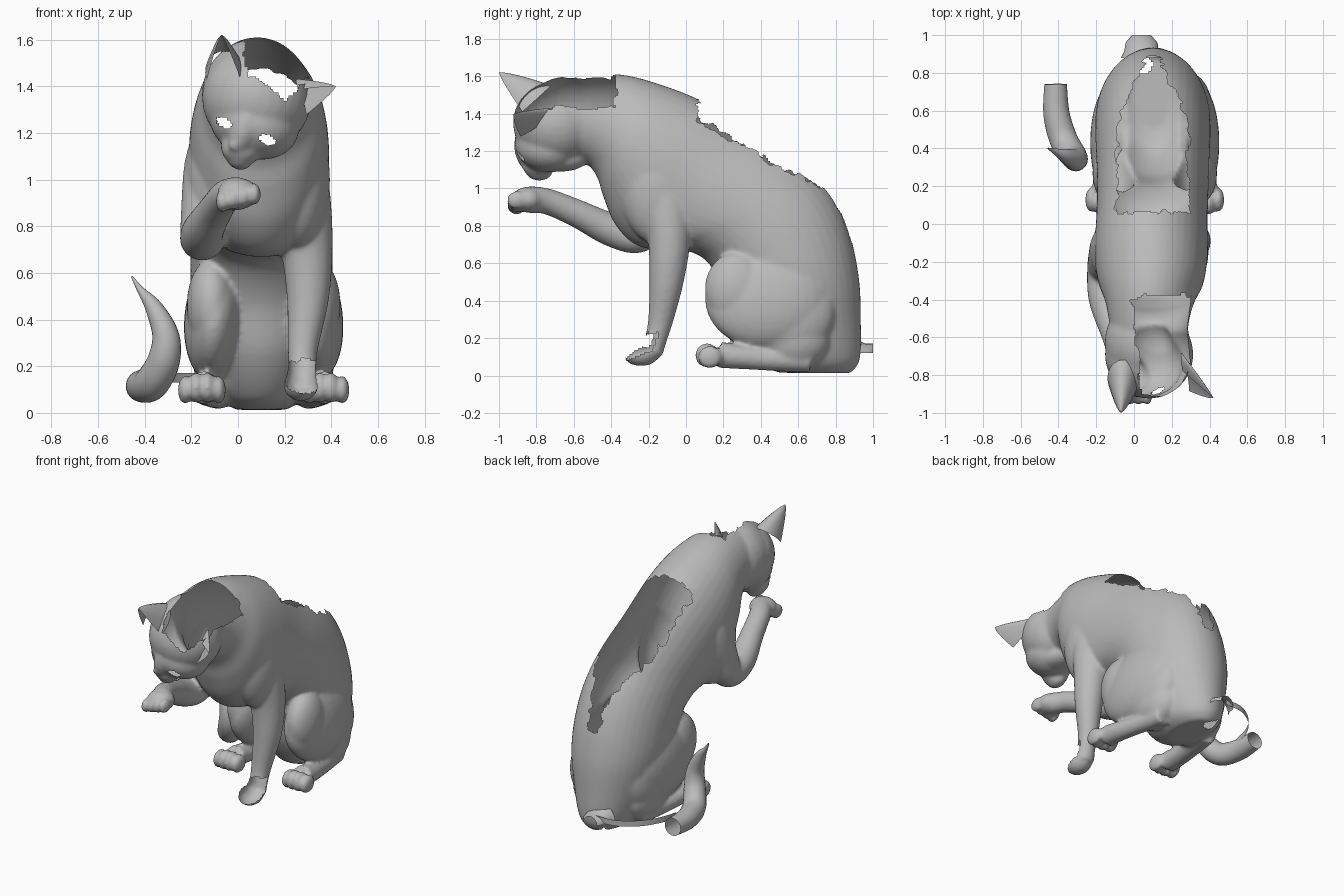
import bpy, bmesh, math
from mathutils import Vector, Matrix, noise

if "Cube" in bpy.data.objects:
    bpy.data.objects.remove(bpy.data.objects["Cube"])

grey = bpy.data.materials.new("plain_grey")
grey.use_nodes = True
colour = (0.5, 0.5, 0.5, 1)
grey.diffuse_color = colour
grey.node_tree.nodes["Principled BSDF"].inputs["Base Color"].default_value = colour


def make_object(name, bm):
    mesh = bpy.data.meshes.new(name)
    bm.to_mesh(mesh)
    bm.free()
    mesh.materials.append(grey)
    for p in mesh.polygons:
        p.use_smooth = True
    ob = bpy.data.objects.new(name, mesh)
    bpy.context.collection.objects.link(ob)
    return ob


def spline(points, steps=6):
    """Smooth curve through tuples of any length."""
    pts = [points[0]] + list(points) + [points[-1]]
    out = []
    for a, b, c, d in zip(pts, pts[1:], pts[2:], pts[3:]):
        for i in range(steps):
            t = i / steps
            out.append([q + t * ((r - p) / 2 + t * (p - 2.5 * q + 2 * r - s / 2
                        + t * (1.5 * (q - r) + (s - p) / 2))) for p, q, r, s in zip(a, b, c, d)])
    return out + [list(points[-1])]


def loft(bm, rings, closed=True, caps=True):
    rows = [[bm.verts.new(p) for p in ring] for ring in rings]
    n = len(rows[0])
    for a, b in zip(rows, rows[1:]):
        for i in range(n if closed else n - 1):
            j = (i + 1) % n
            bm.faces.new((a[i], a[j], b[j], b[i]))
    if caps:
        bm.faces.new(rows[0][::-1])
        bm.faces.new(rows[-1])


def tube_rings(points, sides=20):
    """Circles swept along points given as x, y, z, radius."""
    path = spline(points)
    pos = [Vector(p[:3]) for p in path]
    u, rings = Vector((1, 0.1, 0.2)), []
    for i, p in enumerate(path):
        t = (pos[min(i + 1, len(pos) - 1)] - pos[max(i - 1, 0)]).normalized()
        u = (u - t * u.dot(t)).normalized()
        v = t.cross(u)
        rings.append([pos[i] + (u * math.cos(k * math.tau / sides)
                      + v * math.sin(k * math.tau / sides)) * p[3] for k in range(sides)])
    return rings


def ball(bm, centre, size, turn=0):
    m = Matrix.Translation(centre) @ Matrix.Rotation(turn, 4, 'Y') @ Matrix.Diagonal((*size, 1))
    bmesh.ops.create_uvsphere(bm, u_segments=28, v_segments=18, radius=1, matrix=m)


bm = bmesh.new()

# Torso and neck: back y, z; belly y, z; half width; centre x
torso = [(.88, .012, .5, .015, .11, .1), (.93, .09, .38, .07, .19, .1),
         (.935, .3, .26, .25, .26, .1), (.925, .52, .2, .47, .3, .1),
         (.875, .76, .1, .62, .305, .1), (.775, .98, -.02, .67, .30, .1),
         (.6, 1.16, -.15, .67, .295, .1), (.33, 1.325, -.28, .705, .295, .095),
         (.07, 1.475, -.38, .81, .3, .09), (-.15, 1.56, -.44, .95, .28, .09),
         (-.32, 1.605, -.475, 1.06, .24, .085), (-.46, 1.61, -.53, 1.13, .215, .08),
         (-.6, 1.6, -.62, 1.15, .2, .08)]
rings = []
for by, bz, fy, fz, w, cx in spline(torso):
    mid, half = Vector((cx, (by + fy) / 2, (bz + fz) / 2)), Vector((0, (by - fy) / 2, (bz - fz) / 2))
    rings.append([mid + half * math.cos(k * math.tau / 40)
                  + Vector((w * math.sin(k * math.tau / 40), 0, 0)) for k in range(40)])
loft(bm, rings)

# Head, tilted to one side: skull, crown, cheeks, jaw, muzzle, chin, nose bridge, nose
ball(bm, (.08, -.69, 1.35), (.235, .235, .23), .25)
ball(bm, (.07, -.63, 1.37), (.225, .25, .235), .25)
ball(bm, (.07, -.73, 1.24), (.195, .185, .15), .3)
ball(bm, (.085, -.66, 1.18), (.125, .15, .085), .3)
ball(bm, (.01, -.79, 1.13), (.085, .09, .07), .3)
ball(bm, (.005, -.785, 1.085), (.055, .07, .042), .3)
ball(bm, (.03, -.84, 1.23), (.065, .08, .13), .3)
ball(bm, (-.015, -.875, 1.145), (.027, .027, .022), .3)

# Shoulders
for x in (-.085, .255):
    ball(bm, (x, -.15, 1.0), (.14, .2, .3))

# Planted front leg and its foot
loft(bm, tube_rings([(.2, -.12, 1.2, .14), (.23, -.12, 1.06, .15), (.27, -.1, .88, .132),
                     (.295, -.09, .7, .112), (.3, -.105, .5, .092), (.28, -.135, .3, .068),
                     (.275, -.16, .2, .06), (.27, -.19, .13, .07)]))
ball(bm, (.27, -.24, .12), (.075, .1, .07))

# Raised front leg and its paw
loft(bm, tube_rings([(-.04, -.08, 1.2, .14), (-.08, -.12, 1.06, .15), (-.115, -.18, .9, .13),
                     (-.15, -.25, .755, .1), (-.15, -.4, .78, .09), (-.1, -.58, .865, .075),
                     (-.05, -.74, .93, .07), (0, -.84, .94, .073)]))
ball(bm, (0, -.85, .94), (.09, .085, .068))
for i in range(4):
    ball(bm, (-.068 + .046 * i, -.905, .908 + .01 * i), (.028, .055, .048))

# Hind legs: thigh, haunch, knee, long foot and toes
for side in (-1, 1):
    x = .11 + side * .21
    ball(bm, (x, .43, .41), (.13, .33, .27), -side * .1)
    ball(bm, (x - side * .02, .53, .35), (.125, .27, .26), -side * .1)
    ball(bm, (x - side * .03, .57, .2), (.12, .2, .17))
    ball(bm, (x + side * .015, .27, .46), (.105, .17, .2))
    loft(bm, tube_rings([(x - side * .02, .66, .08, .065), (x + side * .02, .45, .085, .06),
                         (x + side * .045, .28, .1, .065), (x + side * .05, .18, .11, .072)]))
    for i in range(4):
        off = abs(i - 1.5)
        ball(bm, (x + side * .055 + (i - 1.5) * .048, .105 + .015 * off, .113 - .01 * off),
             (.031, .065, .07 - .006 * off))

body = make_object("cat_body", bm)
fuse = body.modifiers.new("fuse", 'REMESH')
fuse.mode, fuse.voxel_size = 'VOXEL', 0.012
relax = body.modifiers.new("relax", 'SMOOTH')
relax.factor, relax.iterations = 0.5, 8
skin = bpy.data.meshes.new_from_object(body.evaluated_get(bpy.context.evaluated_depsgraph_get()))
body.modifiers.clear()
body.data = skin


def is_open(c, n):
    """Ragged openings in the skin."""
    c = c + noise.noise_vector(c * 18) * 0.028
    back = (.06 < c.y < .9 and c.z > .7 and n.z > -.1
            and abs(c.x - .1) < .19 * min(1, (.92 - c.y) / .4) ** .8)
    crown = (c.y < -.38 and c.x > .01 - .1 * (c.y + .6)
             and c.z > 1.43 - 1.1 * max(0, .09 - abs(c.x - .2)))
    foot = (.15 < c.x < .4 and -.4 < c.y < -.1 and c.z < .23
            and n.dot(Vector((.2, -.7, .7))) > .1)
    rump = c.z < .1 and (c.x - .06) ** 2 + (c.y - .84) ** 2 < .0016
    return back or crown or foot or rump


def is_eye(c, n):
    for ex, ez in ((-.058, 1.245), (.125, 1.17)):
        u = (c.x - ex) * .92 - (c.z - ez) * .38
        v = (c.x - ex) * .38 + (c.z - ez) * .92
        if c.y < -.68 and n.y < -.1 and (u / .036) ** 2 + (v / .02) ** 2 < 1:
            return True
    return False


bm = bmesh.new()
bm.from_mesh(skin)
bm.normal_update()
gone = [f for f in bm.faces if is_open(f.calc_center_median(), f.normal)
        or is_eye(f.calc_center_median(), f.normal)]
bmesh.ops.delete(bm, geom=gone, context='FACES')
bm.to_mesh(skin)
bm.free()
skin.materials.clear()
skin.materials.append(grey)
for p in skin.polygons:
    p.use_smooth = True


# Ears: open, pointed half cones
def ear(name, base, tip, across, depth):
    base, tip, across, depth = map(Vector, (base, tip, across, depth))
    rows = []
    for i in range(9):
        t = i / 8
        s = (1 - t) ** .8 + .01
        rows.append([base.lerp(tip, t) + across * s * math.cos(a) + depth * s * math.sin(a)
                     for a in (math.pi * (k / 12 * 1.3 - .15) for k in range(13))])
    bm = bmesh.new()
    loft(bm, rows, closed=False, caps=False)
    make_object(name, bm)


ear("right_ear", (-.055, -.82, 1.46), (-.07, -1.0, 1.62), (.085, -.01, -.01), (.005, .1, .09))
ear("left_ear", (.27, -.79, 1.355), (.42, -.92, 1.4), (.02, -.06, -.06), (-.01, .09, .05))

# Tail: curled tube with open ends, thin strip and stub joining it to the rump
bm = bmesh.new()
loft(bm, tube_rings([(-.415, .74, .12, .06), (-.41, .58, .115, .07), (-.37, .44, .13, .075),
                     (-.32, .36, .22, .07), (-.31, .34, .33, .058), (-.36, .36, .45, .038),
                     (-.42, .385, .53, .015), (-.455, .4, .585, .004)]), caps=False)
make_object("tail", bm)

bm = bmesh.new()
strip = spline([(.02, .965, .15), (-.12, .955, .15), (-.25, .87, .15), (-.33, .75, .15), (-.355, .62, .14)])
loft(bm, [[Vector(p) + Vector((0, 0, h)) for h in (-.02, .02)] for p in strip],
     closed=False, caps=False)
make_object("tail_strip", bm)

bm = bmesh.new()
loft(bm, [[Vector((.04 + w * math.cos(a), y, .12 + h * math.sin(a)))
           for a in (math.pi * k / 10 for k in range(11))]
          for y, w, h in ((.88, .11, .1), (.92, .09, .07), (.96, .085, .05), (1.0, .05, .05))],
     closed=False, caps=False)
make_object("tail_stub", bm)
